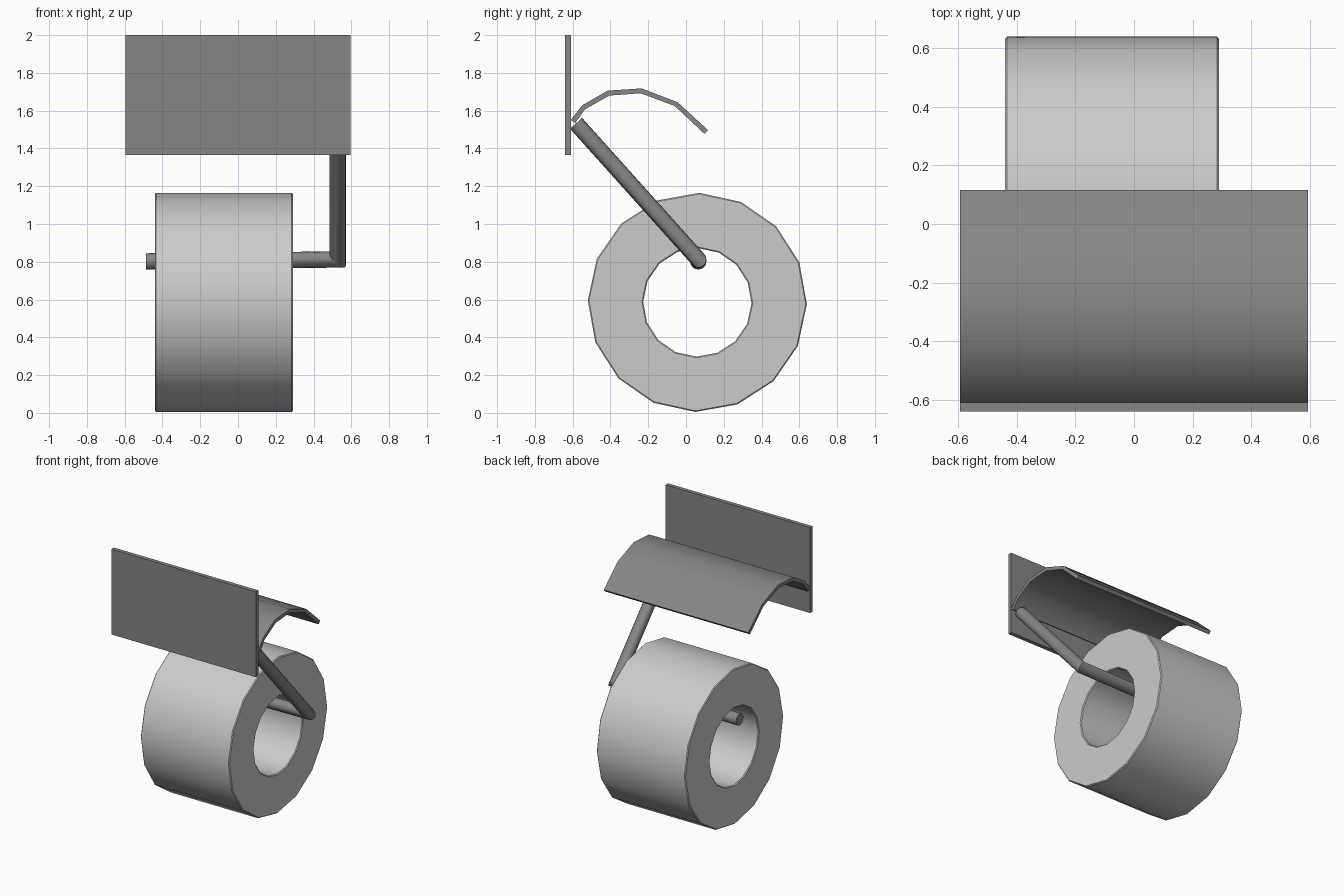
import bpy, bmesh, math
from mathutils import Vector

if "Cube" in bpy.data.objects:
    bpy.data.objects.remove(bpy.data.objects["Cube"])

metal = bpy.data.materials.new("dark_metal")
metal.diffuse_color = (0.24, 0.24, 0.24, 1)
metal.use_nodes = True
metal.node_tree.nodes["Principled BSDF"].inputs["Base Color"].default_value = metal.diffuse_color


def make(name, bm, mat=None, bevel=0):
    bmesh.ops.recalc_face_normals(bm, faces=bm.faces)
    me = bpy.data.meshes.new(name)
    bm.to_mesh(me)
    bm.free()
    ob = bpy.data.objects.new(name, me)
    bpy.context.collection.objects.link(ob)
    if mat:
        me.materials.append(mat)
    if bevel:
        mod = ob.modifiers.new("bevel", 'BEVEL')
        mod.width, mod.segments = bevel, 1
        mod.limit_method, mod.angle_limit = 'ANGLE', math.radians(40)
    bpy.ops.object.select_all(action='DESELECT')
    ob.select_set(True)
    bpy.context.view_layer.objects.active = ob
    bpy.ops.object.shade_smooth_by_angle(angle=math.radians(32))
    return ob


def bridge(bm, a, b):
    """Quads between two closed rings of vertices."""
    n = len(a)
    for i in range(n):
        j = (i + 1) % n
        bm.faces.new((a[i], a[j], b[j], b[i]))


def strip_solid(name, outer, inner, x0, x1, mat):
    """Extrude the band between two yz outlines along x."""
    bm = bmesh.new()
    loop = outer + inner[::-1]
    n = len(outer)
    rings = [[bm.verts.new((x, y, z)) for y, z in loop] for x in (x0, x1)]
    bridge(bm, *rings)
    for r in rings:
        for i in range(n - 1):
            bm.faces.new((r[i], r[i + 1], r[-2 - i], r[-1 - i]))
    return make(name, bm, mat)


# Wall plate
strip_solid("wall_plate", [(-0.64, 1.365), (-0.64, 2.0)],
            [(-0.61, 1.365), (-0.61, 2.0)], -0.595, 0.595, metal)

# Curved cover flap
strip_solid("cover_flap",
            [(-0.61, 1.55), (-0.55, 1.628), (-0.415, 1.706),
             (-0.235, 1.718), (-0.045, 1.645), (0.117, 1.497)],
            [(-0.586, 1.535), (-0.535, 1.607), (-0.405, 1.680),
             (-0.24, 1.692), (-0.06, 1.625), (0.098, 1.477)],
            -0.595, 0.595, metal)

# Paper roll: 16-sided tube
bm = bmesh.new()
rings = []
for x, r in ((-0.44, 0.58), (0.29, 0.58), (0.29, 0.287), (-0.44, 0.287)):
    angles = [2 * math.pi * i / 16 - math.radians(1) for i in range(16)]
    rings.append([bm.verts.new((x, 0.06 + r * math.cos(t), 0.585 + r * math.sin(t)))
                  for t in angles])
for i in range(4):
    bridge(bm, rings[i], rings[(i + 1) % 4])
make("paper_roll", bm, bevel=0.006)

# Bent rod: spindle and arm joined by a mitred elbow
path = [Vector(p) for p in ((-0.488, 0.065, 0.802), (0.528, 0.065, 0.812),
                            (0.528, -0.582, 1.533))]
d1 = (path[1] - path[0]).normalized()
d2 = (path[2] - path[1]).normalized()
u = d1.cross(Vector((0, 0, 1))).normalized()
v = d1.cross(u)
pts = [path[0] + 0.043 * (u * math.cos(t) + v * math.sin(t))
       for t in (2 * math.pi * i / 16 for i in range(16))]
bm = bmesh.new()
rings = [[bm.verts.new(p) for p in pts]]
for corner, normal, d in ((path[1], d1 + d2, d1), (path[2], d2, d2)):
    pts = [p + d * ((corner - p).dot(normal) / d.dot(normal)) for p in pts]
    rings.append([bm.verts.new(p) for p in pts])
bridge(bm, rings[0], rings[1])
bridge(bm, rings[1], rings[2])
bm.faces.new(rings[0])
bm.faces.new(rings[2])
make("holder_rod", bm, metal)
